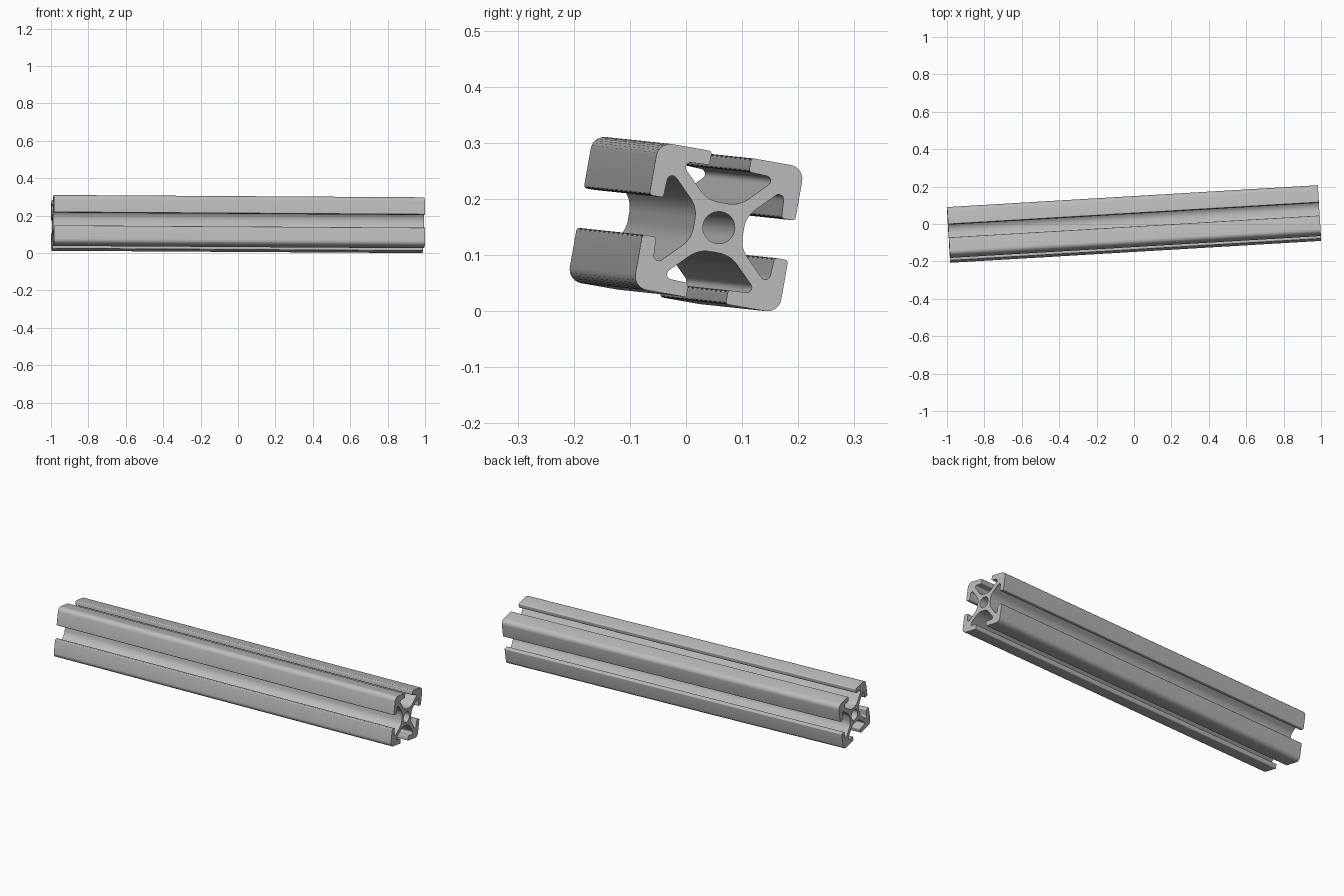
import bpy, bmesh, math
from mathutils import Vector, Matrix

if "Cube" in bpy.data.objects:
    bpy.data.objects.remove(bpy.data.objects["Cube"])

S = 1 / 560            # profile drawing unit
LENGTH = 1.986
HALF = 74              # half width of the square section

def fillet(pts, steps=7):
    """Round each corner of a closed (x, y, radius) outline."""
    out = []
    for i, (x, y, r) in enumerate(pts):
        p = Vector((x, y))
        if r == 0:
            out.append(p)
            continue
        a = (Vector(pts[i - 1][:2]) - p).normalized()
        b = (Vector(pts[(i + 1) % len(pts)][:2]) - p).normalized()
        half = a.angle(b) / 2
        c = p + (a + b).normalized() * (r / math.sin(half))
        t = r / math.tan(half)
        s, e = p + a * t - c, p + b * t - c
        sweep = s.angle_signed(e)      # clockwise positive
        for k in range(steps + 1):
            out.append(c + Matrix.Rotation(-sweep * k / steps, 2) @ s)
    return out

# One eighth of the section: hub wall, web, slot undercut, lip
eighth = [(25, 16, 28), (58.5, 49.5, 5), (60, 20, 3), (HALF, 20, 3)]
quarter = eighth + [(HALF, HALF, 14)] + [(y, x, r) for x, y, r in reversed(eighth)]
outline = []
for q in range(4):
    c, s = (1, 0, -1, 0)[q], (0, 1, 0, -1)[q]
    outline += [(c * x - s * y, s * x + c * y, r) for x, y, r in quarter]
outer = fillet(outline)
bore = [Vector((16 * math.cos(2 * math.pi * k / 40), 16 * math.sin(2 * math.pi * k / 40)))
        for k in range(40)]

# Fill the section with its bore and extrude it along the rail
bm = bmesh.new()
edges = []
for loop in (outer, bore):
    vs = [bm.verts.new((p.x * S, p.y * S, -LENGTH / 2)) for p in loop]
    edges += [bm.edges.new((vs[i - 1], vs[i])) for i in range(len(vs))]
bmesh.ops.triangle_fill(bm, use_beauty=True, use_dissolve=False, edges=edges)
ext = bmesh.ops.extrude_face_region(bm, geom=bm.faces[:], use_keep_orig=True)
moved = [g for g in ext["geom"] if isinstance(g, bmesh.types.BMVert)]
bmesh.ops.translate(bm, verts=moved, vec=(0, 0, LENGTH))
bmesh.ops.recalc_face_normals(bm, faces=bm.faces[:])
mesh = bpy.data.meshes.new("slotted_rail")
bm.to_mesh(mesh)
bm.free()

mat = bpy.data.materials.new("aluminium grey")
mat.diffuse_color = (0.5, 0.5, 0.5, 1)
mat.use_nodes = True
mat.node_tree.nodes["Principled BSDF"].inputs["Base Color"].default_value = mat.diffuse_color
mesh.materials.append(mat)
rail = bpy.data.objects.new("slotted_rail", mesh)
bpy.context.collection.objects.link(rail)

# Lay the rail along x with its slight yaw, pitch and roll
axis = Vector((1.983, 0.117, -0.0125)).normalized()
roll = math.radians(10)
u = Vector((0, math.cos(roll), -math.sin(roll)))
u = (u - axis * u.dot(axis)).normalized()
v = axis.cross(u)
mesh.transform(Matrix((u, v, axis)).transposed().to_4x4())
low = min(p.co.z for p in mesh.vertices)
mesh.transform(Matrix.Translation((0, 0, -low)))

bpy.context.view_layer.objects.active = rail
rail.select_set(True)
bpy.ops.object.shade_smooth_by_angle(angle=math.radians(30))
